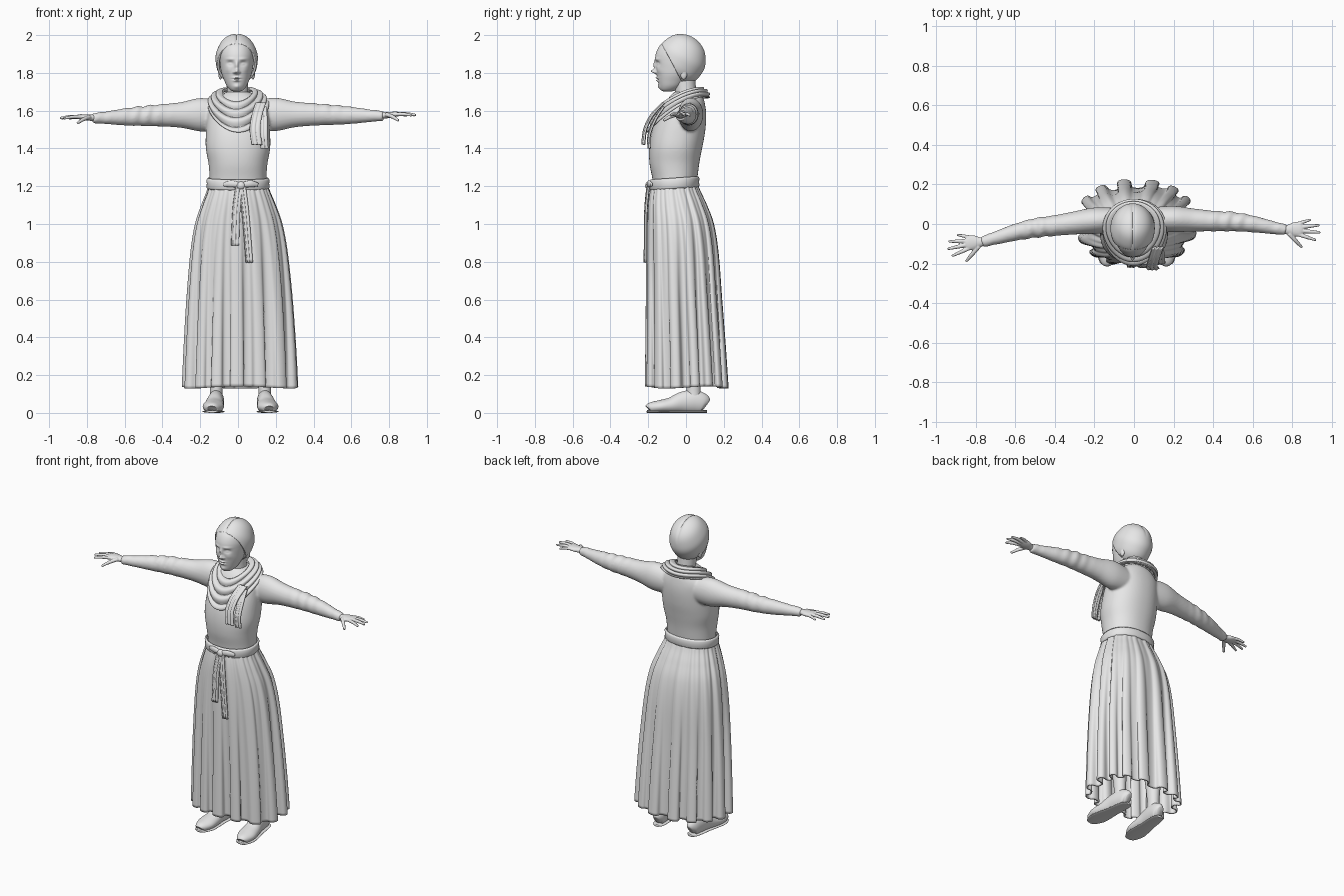
import bpy, bmesh
from math import sin, cos, pi, exp, copysign
from mathutils import Vector

cube = bpy.data.objects.get("Cube")
if cube:
    bpy.data.objects.remove(cube)

grey = bpy.data.materials.new("plain grey")
grey.use_nodes = True
grey.diffuse_color = (0.8, 0.8, 0.8, 1)
grey.node_tree.nodes["Principled BSDF"].inputs["Base Color"].default_value = grey.diffuse_color


def spline(pts, n):
    """Smooth curve through tuples of any length, n steps per span."""
    out = []
    for i in range(len(pts) - 1):
        quad = [pts[max(i - 1, 0)], pts[i], pts[i + 1], pts[min(i + 2, len(pts) - 1)]]
        for k in range(n):
            t = k / n
            out.append(tuple(b + .5 * t * (c - a + t * (2*a - 5*b + 4*c - d + t * (3*(b - c) + d - a)))
                             for a, b, c, d in zip(*quad)))
    return out + [tuple(pts[-1])]


def loft(bm, rings, closed=True, cap=True):
    """Skin a list of equal rings of points."""
    rows = [[bm.verts.new(p) for p in ring] for ring in rings]
    n = len(rows[0])
    for lo, hi in zip(rows, rows[1:]):
        for i in range(n if closed else n - 1):
            j = (i + 1) % n
            bm.faces.new((lo[i], lo[j], hi[j], hi[i]))
    if closed and cap:
        bm.faces.new(rows[0])
        bm.faces.new(rows[-1])


def tube(bm, pts, seg=24, steps=6, ripple=None):
    """Tube along (x, y, z, side radius, upright radius) points."""
    path = spline(pts, steps)
    rings = []
    for i, (x, y, z, ra, rb) in enumerate(path):
        d = Vector(path[min(i + 1, len(path) - 1)][:3]) - Vector(path[max(i - 1, 0)][:3])
        side = d.cross((0, 0, 1) if abs(d.z) < .8 * d.length else (0, 1, 0)).normalized()
        up = side.cross(d).normalized()
        ring = []
        for k in range(seg):
            a = 2 * pi * k / seg
            s = 1 + (ripple(abs(x), a) if ripple else 0)
            ring.append(Vector((x, y, z)) + s * (side * ra * cos(a) + up * rb * sin(a)))
        rings.append(ring)
    loft(bm, rings)


def oval(z, xc, hw, yf, yb, n=96, p=2.2):
    """Level ring, starting at the front."""
    pts = []
    for k in range(n):
        a = 2 * pi * k / n
        sx, sy = (copysign(abs(v) ** (2 / p), v) for v in (sin(a), cos(a)))
        pts.append(Vector((xc + hw * sx, (yf + yb) / 2 - (yb - yf) / 2 * sy, z)))
    return pts


def finish(name, bm, voxel=0, thick=0, smooth=6):
    bmesh.ops.recalc_face_normals(bm, faces=bm.faces)
    mesh = bpy.data.meshes.new(name)
    bm.to_mesh(mesh)
    bm.free()
    mesh.shade_smooth()
    mesh.materials.append(grey)
    ob = bpy.data.objects.new(name, mesh)
    bpy.context.collection.objects.link(ob)
    if voxel:
        m = ob.modifiers.new("fuse", 'REMESH')
        m.mode, m.voxel_size, m.use_smooth_shade = 'VOXEL', voxel, True
        m = ob.modifiers.new("soften", 'SMOOTH')
        m.iterations, m.factor = smooth, .5
    if thick:
        m = ob.modifiers.new("cloth", 'SOLIDIFY')
        m.thickness, m.offset = thick, 0
    return ob


def ball(bm, centre, radii, seg=48):
    vs = bmesh.ops.create_uvsphere(bm, u_segments=seg, v_segments=seg // 2, radius=1)["verts"]
    bmesh.ops.scale(bm, vec=radii, verts=vs)
    bmesh.ops.translate(bm, vec=centre, verts=vs)
    return vs


def ribbon(name, pts, width, thick=.01, curl=.004):
    """Hanging strip across x along (x, y, z) points."""
    bm = bmesh.new()
    rows = [[(x + width * u / 8, y + curl * sin(u * 2.2), z) for u in range(-4, 5)]
            for x, y, z in spline(pts, 8)]
    loft(bm, rows, closed=False)
    finish(name, bm, thick=thick)


# Bodice and sleeves, fused into one cloth surface
torso = [(1.17, 0, .15, -.17, .05), (1.24, 0, .15, -.178, .06), (1.32, 0, .156, -.193, .07),
         (1.4, 0, .17, -.195, .085), (1.48, 0, .17, -.183, .1), (1.56, 0, .165, -.155, .107),
         (1.62, 0, .155, -.12, .103), (1.67, 0, .11, -.09, .09), (1.7, 0, .06, -.06, .06)]
arm = [(.1, .025, 1.575, .06, .08), (.2, .025, 1.58, .066, .088), (.3, .02, 1.58, .058, .068),
       (.4, .015, 1.58, .052, .059), (.5, .012, 1.578, .049, .053), (.6, 0, 1.575, .042, .045),
       (.7, -.018, 1.573, .033, .033), (.77, -.03, 1.572, .027, .026)]


def wrinkle(x, a):
    bunch = exp(-((x - .5) / .09) ** 2) + .6 * exp(-((x - .73) / .04) ** 2)
    return .09 * bunch * sin(95 * x + 1.6 * sin(a + .5)) * (.6 + .4 * cos(a - 2))


def place(p, s):
    """Put an arm point on its side; the right arm swings further forward."""
    x, y, z = p[:3]
    swing = .065 * (x / .8) ** 1.5 if s < 0 else 0
    return (s * x, y - swing, z - .2 * swing) + tuple(p[3:])


bm = bmesh.new()
loft(bm, [oval(*r) for r in spline(torso, 6)])
for s in (1, -1):
    tube(bm, [place(p, s) for p in arm], seg=40, steps=16, ripple=wrinkle)
finish("bodice", bm, voxel=.007, smooth=5)

# Hands: palm, four fingers and a thumb
fingers = [((.83, .002), (.895, .022), 1.572, .0085), ((.84, -.016), (.938, -.006), 1.575, .0095),
           ((.84, -.034), (.943, -.043), 1.577, .01), ((.83, -.052), (.922, -.082), 1.575, .0095),
           ((.785, -.05), (.85, -.118), 1.548, .0105)]
for s, side in ((1, "left"), (-1, "right")):
    bm = bmesh.new()
    palm = [(.72, -.022, 1.574, .022, .019), (.77, -.029, 1.575, .023, .017),
            (.81, -.027, 1.578, .036, .016), (.84, -.026, 1.582, .036, .013), (.855, -.025, 1.582, .022, .009)]
    tube(bm, [place(p, s) for p in palm])
    for (x0, y0), (x1, y1), z, r in fingers:
        ends = [(x0, y0, 1.58), ((x0 + x1) / 2, (y0 + y1) / 2, (1.588 + z) / 2), (x1, y1, z)]
        tube(bm, [place(p + (r * k, r * k), s) for p, k in zip(ends, (1.1, 1, .65))], seg=14)
    finish(side + "_hand", bm, voxel=.0035, smooth=3)

# Pleated skirt with rounded folds that deepen to the hem
outline = [(1.22, 0, .15, -.175, .055), (1.17, .002, .166, -.19, .075), (1.1, .003, .195, -.2, .108),
           (1, .004, .23, -.205, .145), (.85, .006, .257, -.208, .17), (.6, .009, .281, -.21, .19),
           (.35, .011, .297, -.212, .21), (.135, .012, .307, -.214, .225)]
rings = []
for z, xc, hw, yf, yb in spline(outline, 8):
    t = (1.22 - z) / 1.085
    ring = []
    for k in range(480):
        a = 2 * pi * k / 480
        fold = 15 * a + .8 * sin(2 * a + 1) + .6 * sin(3 * a + .4)
        b = a + .035 * t * sin(2 * fold)
        deep = (.03 + .19 * t) * (.78 + .22 * sin(4 * a + 1))
        s = 1 - deep * (.5 - .5 * cos(fold)) + .012 * (1 - t) * sin(31 * a)
        sx, sy = (copysign(abs(v) ** .9, v) for v in (sin(b), cos(b)))
        ring.append((xc + hw * s * sx, (yf + yb) / 2 - (yb - yf) / 2 * s * sy, z + .006 * t * cos(3 * a)))
    rings.append(ring)
bm = bmesh.new()
loft(bm, rings, cap=False)
finish("skirt", bm, thick=.008)

# Waist sash, knot and hanging ends
bm = bmesh.new()
belt = [(1.188, .158), (1.195, .164), (1.215, .161), (1.232, .164), (1.242, .157)]
rings = [oval(z, 0, hw, -.026 - hw, hw - .096) for z, hw in belt]
for p in (p for ring in rings for p in ring):
    p.z += .07 * (p.y + .06)
loft(bm, rings, cap=False)
finish("sash", bm, thick=.008)
bm = bmesh.new()
ball(bm, (.015, -.198, 1.203), (.024, .018, .022))
for s in (1, -1):
    tube(bm, [(.015, -.2, 1.205, .008, .012), (.015 + s * .05, -.196, 1.213, .01, .018),
              (.015 + s * .09, -.182, 1.208, .006, .01)], seg=16)
finish("sash_knot", bm)
ribbon("sash_short_end", [(.008, -.2, 1.2), (-.008, -.212, 1.08), (-.016, -.214, .885)], .04)
ribbon("sash_long_end", [(.022, -.2, 1.2), (.04, -.213, 1.05), (.06, -.215, .795)], .036)

# Scarf draped in folds around the neck
bm = bmesh.new()
rings = []
for i in range(41):
    s = i / 40
    ring = []
    for k in range(96):
        a = 2 * pi * k / 96
        front = (.5 + .5 * cos(a)) ** 1.6
        ridge = .016 * abs(sin(pi * (3.5 * s + .25 * sin(a + .6)))) + .012 * sin(pi * s)
        rx, ry = .072 + .083 * s ** .9 + ridge, .075 + .075 * s + ridge
        drop = front * (.075 + .11 * s)
        ring.append((rx * sin(a) * (1 - .15 * front), -.018 - .02 * s - ry * cos(a) - .005 * front,
                     1.715 - .055 * s - drop + ridge * .7 + .015 * s * sin(a) ** 2))
    rings.append(ring)
loft(bm, rings, cap=False)
finish("scarf", bm, thick=.008)
ribbon("scarf_front_tail", [(.12, -.12, 1.64), (.1, -.18, 1.575), (.09, -.216, 1.5), (.1, -.226, 1.42)], .055, curl=.006)
ribbon("scarf_back_tail", [(.13, -.12, 1.62), (.135, -.165, 1.55), (.135, -.195, 1.47), (.14, -.195, 1.4)], .04)

# Head with sculpted face: x, z, spread x, spread z, push along y
skull = [(1.702, .018, -.12, -.075), (1.71, .035, -.134, -.05), (1.73, .052, -.142, -.02), (1.76, .066, -.149, .01),
         (1.79, .078, -.154, .04), (1.82, .085, -.158, .065), (1.86, .09, -.163, .08), (1.9, .092, -.16, .085),
         (1.94, .084, -.142, .075), (1.97, .06, -.108, .045), (1.985, .025, -.07, .005)]
bumps = [(0, 1.84, .009, .022, -.012), (0, 1.808, .011, .012, -.028), (.013, 1.803, .007, .006, -.01),
         (.034, 1.85, .017, .011, .014), (.034, 1.848, .011, .006, -.008), (.034, 1.873, .022, .007, -.005),
         (.046, 1.815, .018, .018, -.004), (0, 1.774, .018, .005, -.01), (0, 1.767, .022, .002, .006),
         (0, 1.759, .015, .005, -.01), (0, 1.727, .018, .012, -.008)]
rings = [oval(z, 0, hw, yf, yb, 144, 2.1) for z, hw, yf, yb in spline(skull, 9)]
for p in (p for ring in rings for p in ring if p.y < -.05):
    fade = min(1, (-.05 - p.y) / .05)
    p.y += fade * sum(d * exp(-((abs(p.x) - x) / w) ** 2 - ((p.z - z) / h) ** 2) for x, z, w, h, d in bumps)
for p in (p for ring in rings for p in ring):
    p.x -= .007
bm = bmesh.new()
loft(bm, rings)
finish("head", bm)
bm = bmesh.new()
tube(bm, [(0, .015, 1.6, .065, .06), (-.002, 0, 1.68, .056, .056), (-.006, -.01, 1.8, .058, .058)], seg=32)
finish("neck", bm)
bm = bmesh.new()
for s in (1, -1):
    ball(bm, (-.007 + s * .086, -.012, 1.795), (.011, .018, .03), 24)
finish("ears", bm)

# Hair with a centre parting, open over the face
bm = bmesh.new()
ball(bm, (0, 0, 0), (.106, .125, .13), 96)
for v in bm.verts:
    part = .05 * exp(-(v.co.x / .008) ** 2) * max(0, min(1, v.co.z / .08))
    v.co *= 1 - part + .006 * sin(70 * v.co.z + 40 * v.co.y)
    v.co += Vector((-.007, -.026, 1.871))
bmesh.ops.bisect_plane(bm, geom=bm.verts[:] + bm.edges[:] + bm.faces[:], plane_co=(0, -.124, 1.95),
                       plane_no=(0, -.19, -.1), clear_outer=True)
finish("hair", bm, thick=.012)

# Legs and slip-on shoes
shoe = [(-.2, .022, .022, .018), (-.19, .036, .027, .027), (-.14, .055, .033, .034), (-.08, .052, .04, .042),
        (-.02, .044, .055, .056), (.04, .041, .06, .061), (.09, .034, .05, .052), (.107, .018, .04, .03)]
for s, side in ((1, "left"), (-1, "right")):
    ankle = .142 if s > 0 else -.115
    bm = bmesh.new()
    tube(bm, [(ankle, .04, .06, .036, .04), (ankle, .04, .14, .034, .038), (ankle, .03, .35, .05, .055),
              (ankle - s * .02, 0, .6, .06, .06), (ankle - s * .04, -.02, .95, .08, .08)])
    finish(side + "_leg", bm)
    bm = bmesh.new()
    tube(bm, [(ankle - s * (y - .03) * .1, y, z, w, h) for y, w, z, h in shoe], seg=40)
    for v in bm.verts:
        v.co.z = max(v.co.z, .006)
    tube(bm, [(ankle - s * (y - .03) * .1, y * 1.03, .007, w * 1.04, .007) for y, w, z, h in shoe], seg=24)
    finish(side + "_shoe", bm)
